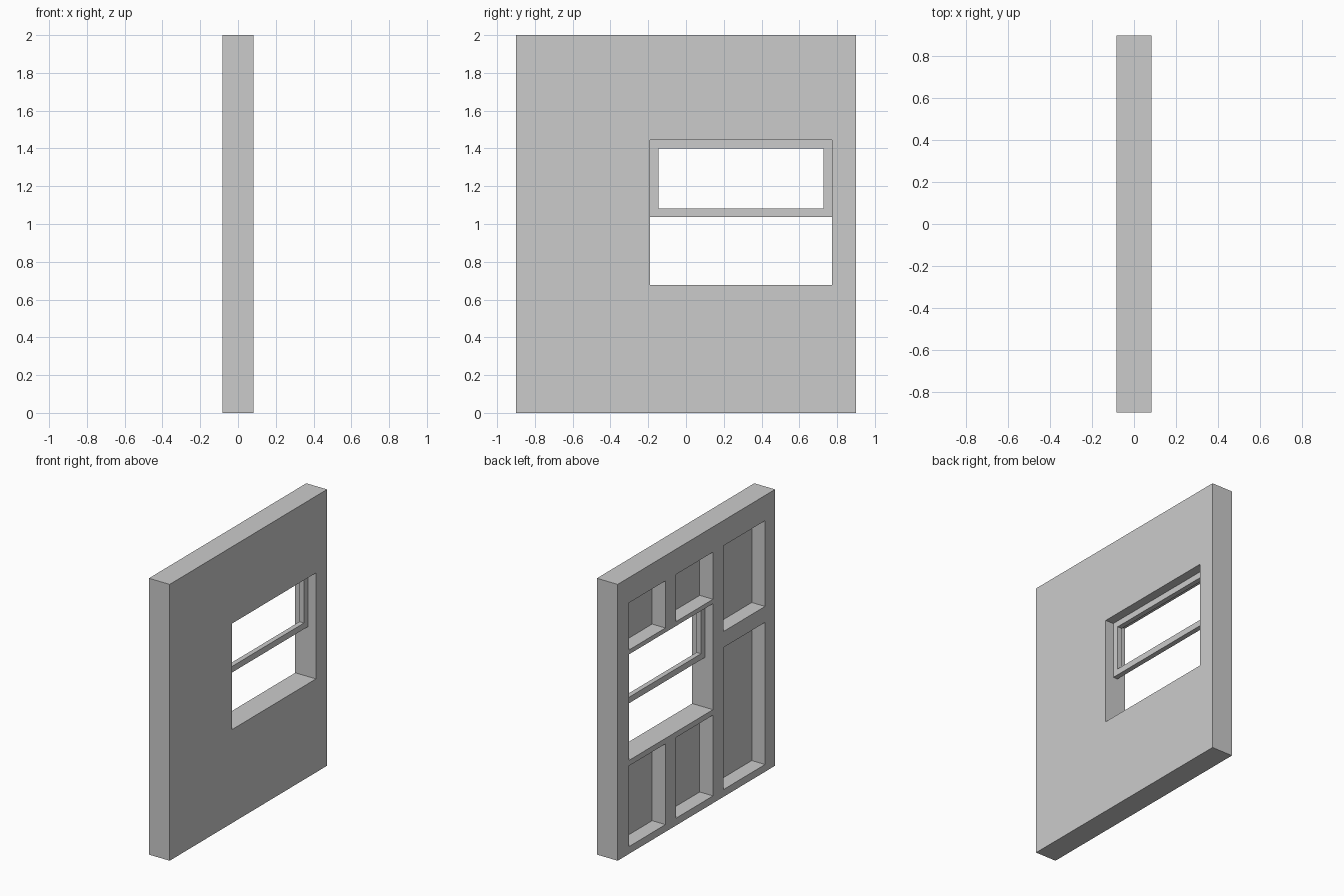
import bpy, bmesh

if "Cube" in bpy.data.objects:
    bpy.data.objects.remove(bpy.data.objects["Cube"])


def box_mesh(name, boxes):
    """Object made of separate boxes, each ((x0, x1), (y0, y1), (z0, z1))."""
    bm = bmesh.new()
    for spans in boxes:
        verts = bmesh.ops.create_cube(bm, size=1)["verts"]
        for v in verts:
            v.co = [(a + b) / 2 + c * (b - a) for c, (a, b) in zip(v.co, spans)]
    mesh = bpy.data.meshes.new(name)
    bm.to_mesh(mesh)
    bm.free()
    obj = bpy.data.objects.new(name, mesh)
    bpy.context.collection.objects.link(obj)
    return obj


def carved_box(name, spans, holes):
    """Box with box-shaped holes cut out of it."""
    body = box_mesh(name, [spans])
    cutter = box_mesh(name + "_cutter", holes)
    cutter.hide_render = True
    cut = body.modifiers.new("cut", "BOOLEAN")
    cut.operation = "DIFFERENCE"
    cut.solver = "EXACT"
    cut.object = cutter
    bpy.context.view_layer.objects.active = body
    bpy.ops.object.modifier_apply(modifier=cut.name)
    bpy.data.objects.remove(cutter)
    return body


HALF = 0.083                 # half wall thickness
THROUGH = (-0.2, 0.2)        # cuts right through
POCKET = (-0.2, 0.023)       # cuts from the back, leaving the front sheet
WIN_Y, WIN_Z = (-0.19, 0.773), (0.677, 1.444)

# Wall: window opening plus the open bays between studs on the back
near_bays = [(0.354, 0.773), (-0.19, 0.232)]
far_bay = (-0.785, -0.31)
holes = [(THROUGH, WIN_Y, WIN_Z)]
for y in near_bays:
    holes += [(POCKET, y, z) for z in ((0.053, 0.637), (1.476, 1.817))]
holes += [(POCKET, far_bay, z) for z in ((0.053, 1.081), (1.197, 1.817))]
carved_box("stud_wall", ((-HALF, HALF), (-0.9, 0.9), (0, 2)), holes)

# Upper sash frame, set in the middle of the opening
SASH_Z, RAIL = (1.037, 1.444), 0.044
carved_box("window_sash", ((-0.018, 0.018), WIN_Y, SASH_Z),
           [(THROUGH, (WIN_Y[0] + RAIL, WIN_Y[1] - RAIL),
             (SASH_Z[0] + RAIL, SASH_Z[1] - RAIL))])
